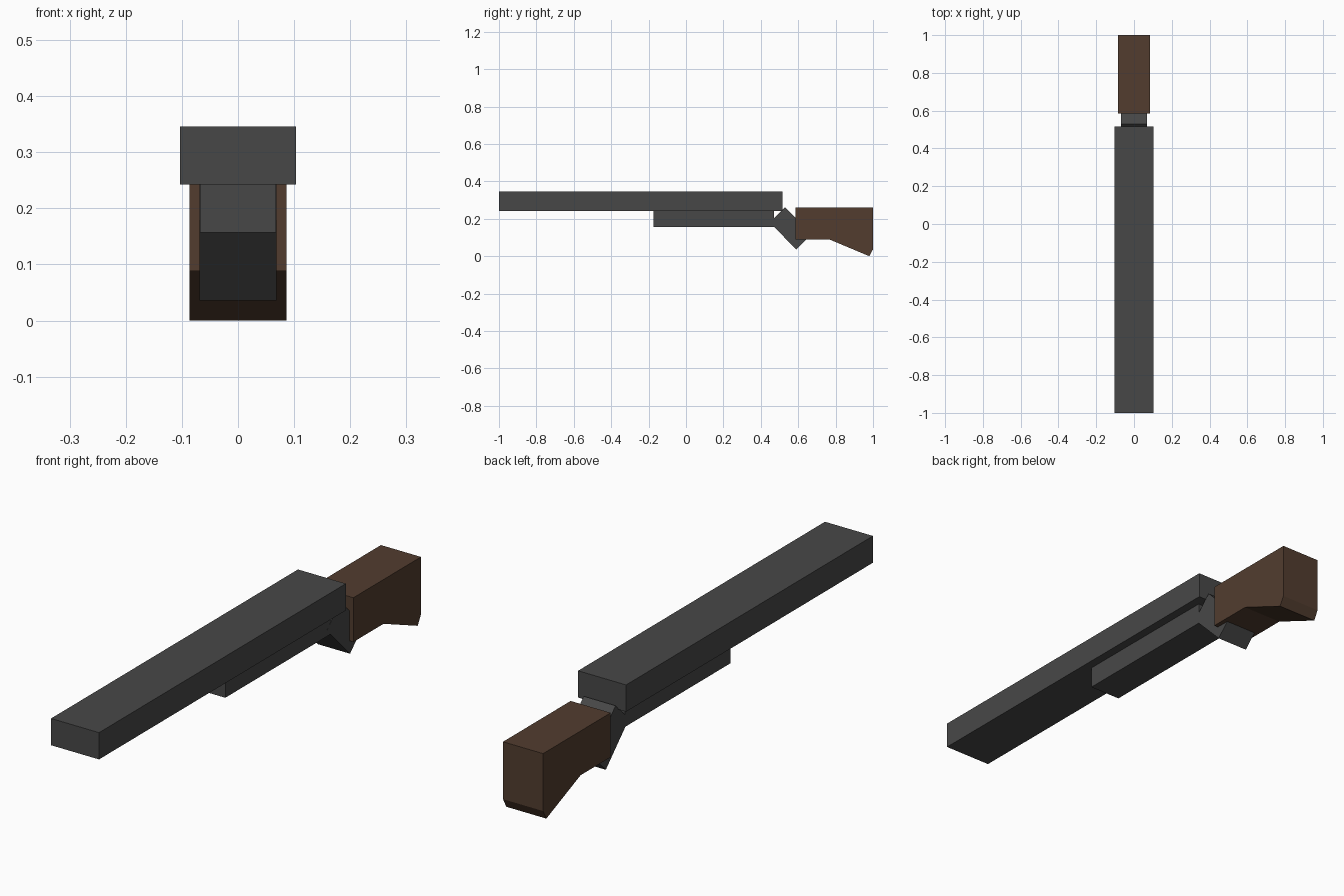
import bpy
import bmesh

cube = bpy.data.objects.get("Cube")
if cube:
    bpy.data.objects.remove(cube, do_unlink=True)


def make_material(name, rgb):
    mat = bpy.data.materials.new(name)
    mat.use_nodes = True
    color = (*rgb, 1.0)
    mat.diffuse_color = color
    bsdf = mat.node_tree.nodes["Principled BSDF"]
    bsdf.inputs["Base Color"].default_value = color
    bsdf.inputs["Roughness"].default_value = 0.8
    return mat


def extruded_profile(name, profile, half_width, mat):
    """Extrude a side profile of (y, z) points across x."""
    bm = bmesh.new()
    face = bm.faces.new([bm.verts.new((-half_width, y, z)) for y, z in profile])
    result = bmesh.ops.extrude_face_region(bm, geom=[face])
    verts = [v for v in result["geom"] if isinstance(v, bmesh.types.BMVert)]
    bmesh.ops.translate(bm, verts=verts, vec=(2 * half_width, 0, 0))
    bmesh.ops.recalc_face_normals(bm, faces=bm.faces[:])
    mesh = bpy.data.meshes.new(name)
    bm.to_mesh(mesh)
    bm.free()
    mesh.materials.append(mat)
    obj = bpy.data.objects.new(name, mesh)
    bpy.context.collection.objects.link(obj)
    return obj


def rect(y0, y1, z0, z1):
    return [(y0, z0), (y1, z0), (y1, z1), (y0, z1)]


metal = make_material("dark_gray_metal", (0.064, 0.064, 0.064))
wood = make_material("brown_wood", (0.084, 0.046, 0.028))

# Long barrel block
extruded_profile("barrel", rect(-1.0, 0.515, 0.242, 0.346), 0.103, metal)

# Narrower block under the rear half of the barrel
extruded_profile("under_barrel", rect(-0.175, 0.47, 0.157, 0.242), 0.068, metal)

# Diagonal block joining barrel and stock
extruded_profile("grip_link",
                 [(0.53, 0.262), (0.4475, 0.1795), (0.59, 0.036), (0.6725, 0.1185)],
                 0.0685, metal)

# Wooden stock with a sloped heel
extruded_profile("stock",
                 [(0.585, 0.088), (0.77, 0.088), (0.98, 0.0), (1.0, 0.037),
                  (1.0, 0.26), (0.585, 0.26)],
                 0.086, wood)
